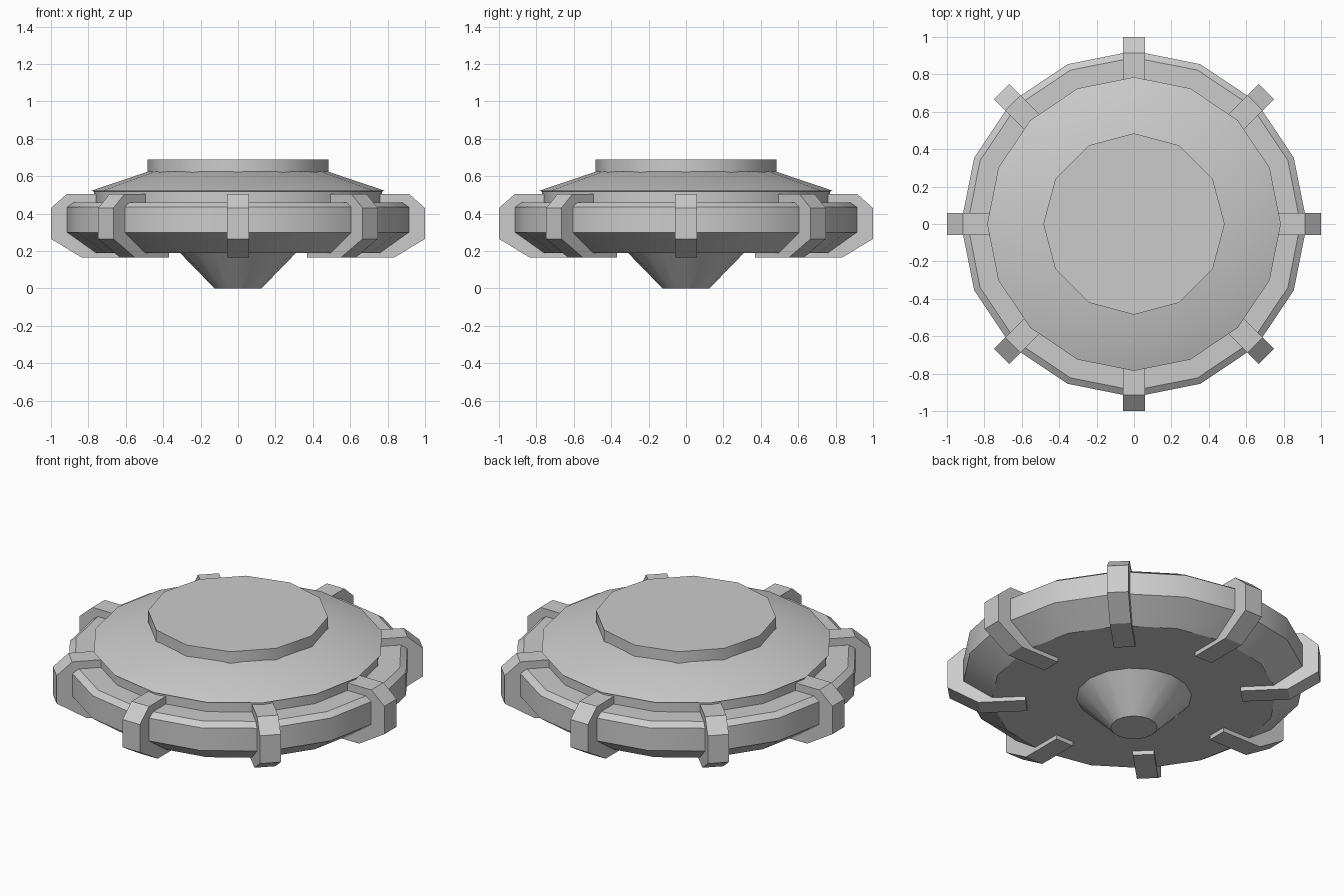
import bpy, bmesh, math
from mathutils import Matrix

if "Cube" in bpy.data.objects:
    bpy.data.objects.remove(bpy.data.objects["Cube"])


def finish(name, bm, smooth):
    bmesh.ops.recalc_face_normals(bm, faces=bm.faces)
    mesh = bpy.data.meshes.new(name)
    bm.to_mesh(mesh)
    bm.free()
    obj = bpy.data.objects.new(name, mesh)
    bpy.context.collection.objects.link(obj)
    if smooth:
        bpy.ops.object.select_all(action='DESELECT')
        obj.select_set(True)
        bpy.context.view_layer.objects.active = obj
        bpy.ops.object.shade_smooth_by_angle(angle=math.radians(31))
    return obj


def lathe(name, profile, sides):
    """Closed solid of revolution from (radius, z) points, bottom to top."""
    bm = bmesh.new()
    rings = []
    for r, z in profile:
        rings.append([bm.verts.new((r * math.cos(2 * math.pi * i / sides),
                                    r * math.sin(2 * math.pi * i / sides), z))
                      for i in range(sides)])
    for a, b in zip(rings, rings[1:]):
        for i in range(sides):
            j = (i + 1) % sides
            bm.faces.new((a[i], a[j], b[j], b[i]))
    bm.faces.new(rings[0][::-1])
    bm.faces.new(rings[-1])
    return finish(name, bm, True)


def clamp(name, profile, width, angle):
    """Radial bracket: (radius, z) outline extruded sideways and turned."""
    bm = bmesh.new()
    face = bm.faces.new([bm.verts.new((r, -width / 2, z)) for r, z in profile])
    new = bmesh.ops.extrude_face_region(bm, geom=[face])['geom']
    verts = [v for v in new if isinstance(v, bmesh.types.BMVert)]
    bmesh.ops.translate(bm, verts=verts, vec=(0, width, 0))
    bmesh.ops.transform(bm, matrix=Matrix.Rotation(angle, 4, 'Z'), verts=bm.verts)
    return finish(name, bm, False)


# Main body: bevelled rim, neck and sloping upper cover
lathe("saucer_body", [(0.77, 0.19), (0.925, 0.30), (0.925, 0.435), (0.89, 0.46),
                      (0.77, 0.46), (0.77, 0.518), (0.785, 0.522),
                      (0.48, 0.625)], 16)

# Raised top plate
lathe("top_plate", [(0.485, 0.59), (0.485, 0.69)], 12)

# Conical foot underneath
lathe("bottom_cone", [(0.125, 0.0), (0.31, 0.19), (0.31, 0.21)], 16)

# Eight clamps gripping the rim
outline = [(0.58, 0.165), (0.835, 0.165), (1.0, 0.265), (1.0, 0.43),
           (0.915, 0.505), (0.74, 0.505), (0.74, 0.45), (0.88, 0.44),
           (0.91, 0.41), (0.91, 0.31), (0.80, 0.23), (0.58, 0.20)]
for k in range(8):
    clamp(f"rim_clamp_{k + 1}", outline, 0.115, k * math.pi / 4)
